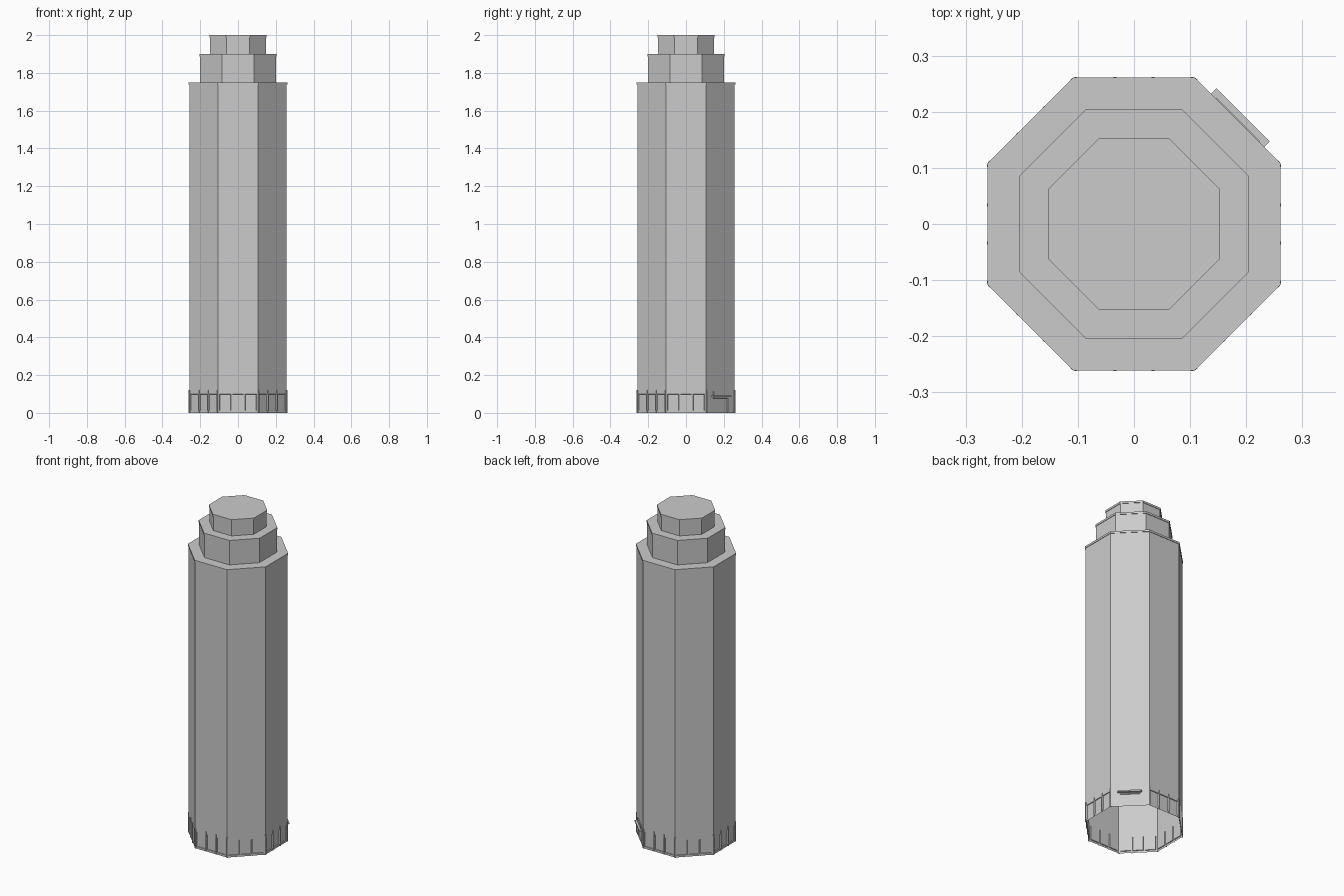
import bpy, bmesh, math
from mathutils import Matrix, Vector

cube = bpy.data.objects.get("Cube")
if cube:
    bpy.data.objects.remove(cube, do_unlink=True)

SIDES = 8
TAN = math.tan(math.pi / SIDES)
WALL = 0.258
BASE_TOP = 0.12
ENTRANCE = 3  # side facing +x +y

stone = bpy.data.materials.new("grey stone")
stone.use_nodes = True
grey = (0.6, 0.6, 0.6, 1)
stone.diffuse_color = grey
stone.node_tree.nodes["Principled BSDF"].inputs["Base Color"].default_value = grey


def finish(name, bm):
    mesh = bpy.data.meshes.new(name)
    bm.to_mesh(mesh)
    bm.free()
    mesh.materials.append(stone)
    obj = bpy.data.objects.new(name, mesh)
    bpy.context.collection.objects.link(obj)
    return obj


def side_turn(i):
    """Turn the front side (-y) round to side i."""
    return Matrix.Rotation(i * math.tau / SIDES, 4, 'Z')


def octagon_stack(name, profile):
    """Octagonal rings of (apothem, z), closed at the top only."""
    bm = bmesh.new()
    rings = []
    for apothem, z in profile:
        corner = Vector((-apothem * TAN, -apothem, z))
        rings.append([bm.verts.new(side_turn(i) @ corner) for i in range(SIDES)])
    for low, high in zip(rings, rings[1:]):
        for i in range(SIDES):
            j = (i + 1) % SIDES
            bm.faces.new((low[i], low[j], high[j], high[i]))
    bm.faces.new(rings[-1])
    return finish(name, bm)


def tier(name, apothem, bottom, top):
    lip = apothem + 0.003
    octagon_stack(name, [(apothem, bottom), (apothem, top - 0.012),
                         (lip, top - 0.012), (lip, top)])


def add_box(bm, turn, x, width, depth, bottom, top):
    """Box standing on the wall of one side."""
    centre = Vector((x, -WALL - depth / 2, (bottom + top) / 2))
    size = Matrix.Diagonal((width, depth, top - bottom, 1))
    bmesh.ops.create_cube(bm, size=1, matrix=turn @ Matrix.Translation(centre) @ size)


# Shaft and stepped crown
tier("tower_shaft", WALL, BASE_TOP, 1.75)
tier("middle_tier", 0.202, 1.75, 1.9)
tier("top_tier", 0.149, 1.9, 2.0)

# Ground floor: wall grid with recessed windows and one wide doorway
half = WALL * TAN
bm = bmesh.new()
openings = []
for side in range(SIDES):
    if side == ENTRANCE:
        xs = [-half, -0.056, 0.056, half]
        zs = [0, 0.004, 0.078, BASE_TOP]
    else:
        xs = [-half] + [c + s for c in (-0.068, 0, 0.068) for s in (-0.03, 0.03)] + [half]
        zs = [0, 0.012, 0.1, BASE_TOP]
    turn = side_turn(side)
    grid = [[bm.verts.new(turn @ Vector((x, -WALL, z))) for x in xs] for z in zs]
    for r in range(len(zs) - 1):
        for c in range(len(xs) - 1):
            face = bm.faces.new((grid[r][c], grid[r][c + 1],
                                 grid[r + 1][c + 1], grid[r + 1][c]))
            if r == 1 and c % 2 == 1:
                openings.append(face)
bm.normal_update()
bmesh.ops.inset_individual(bm, faces=openings, thickness=0.002, depth=-0.004)
bmesh.ops.remove_doubles(bm, verts=bm.verts, dist=0.0001)
finish("ground_floor", bm)

# Thin pilasters between the windows and at the corners
bm = bmesh.new()
for side in range(SIDES):
    places = [-half + 0.003, half - 0.003]
    if side != ENTRANCE:
        places += [-0.034, 0.034]
    for x in places:
        add_box(bm, side_turn(side), x, 0.005, 0.004, 0, BASE_TOP)
finish("pilasters", bm)

# Canopy and plain fascia over the doorway
bm = bmesh.new()
add_box(bm, side_turn(ENTRANCE), 0, 0.134, 0.017, 0.084, 0.093)
finish("entrance_canopy", bm)
bm = bmesh.new()
add_box(bm, side_turn(ENTRANCE), 0, 0.11, 0.005, 0.093, 0.112)
finish("entrance_fascia", bm)
